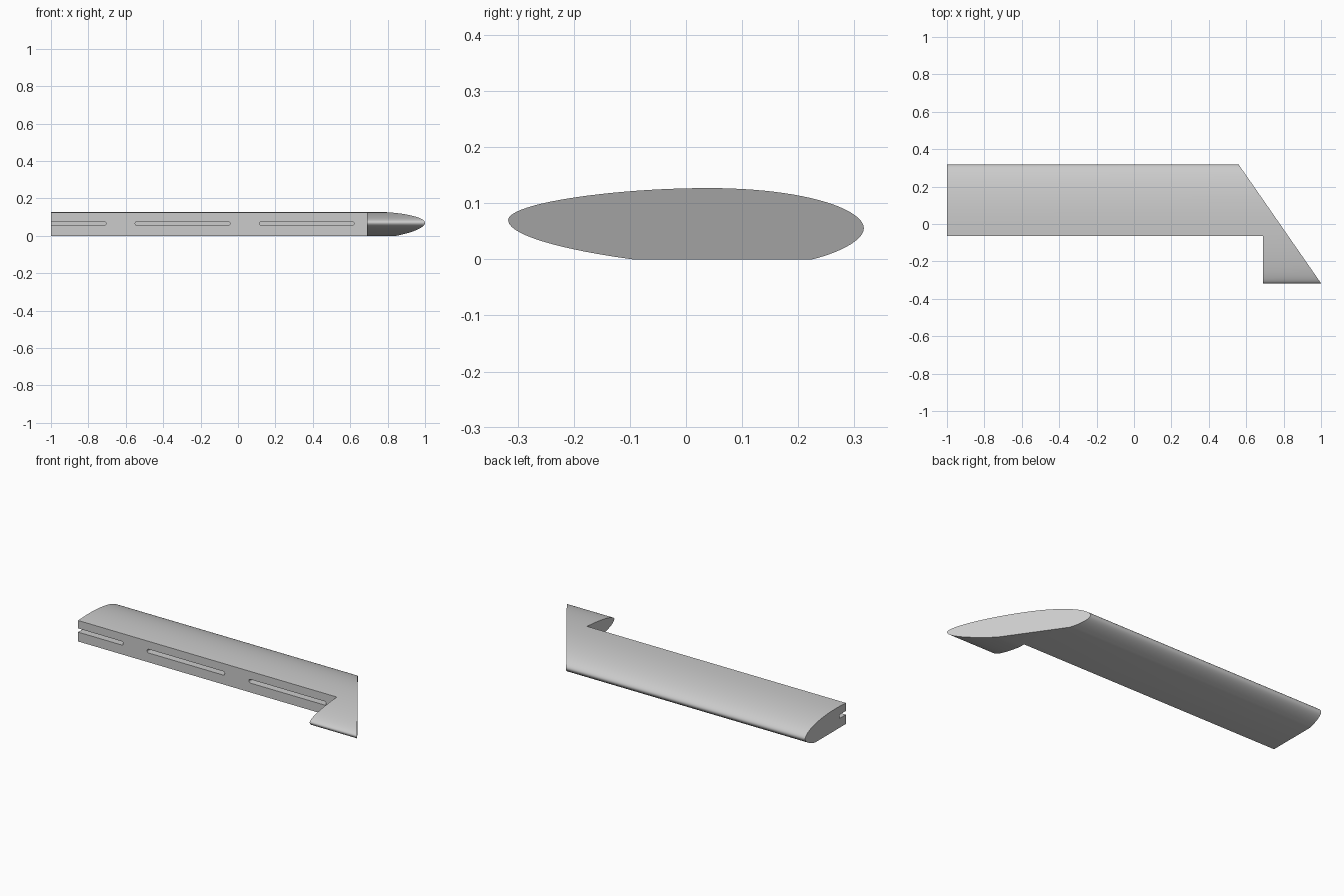
import bpy
import bmesh
import math
from mathutils import Vector
from mathutils.geometry import interpolate_bezier

cube = bpy.data.objects.get("Cube")
if cube:
    bpy.data.objects.remove(cube, do_unlink=True)

grey = bpy.data.materials.new("plain grey")
grey.use_nodes = True
colour = (0.6, 0.6, 0.6, 1)
grey.diffuse_color = colour
grey.node_tree.nodes["Principled BSDF"].inputs["Base Color"].default_value = colour


def prism(name, start, end):
    """Solid between two matching closed loops of points."""
    bm = bmesh.new()
    a = [bm.verts.new(p) for p in start]
    b = [bm.verts.new(p) for p in end]
    bm.faces.new(a)
    bm.faces.new(b[::-1])
    for i in range(len(a)):
        j = (i + 1) % len(a)
        bm.faces.new((a[i], b[i], b[j], a[j]))
    bmesh.ops.recalc_face_normals(bm, faces=bm.faces)
    mesh = bpy.data.meshes.new(name)
    bm.to_mesh(mesh)
    bm.free()
    mesh.materials.append(grey)
    obj = bpy.data.objects.new(name, mesh)
    bpy.context.collection.objects.link(obj)
    return obj


# Wing section: four curves around a flat underside
curves = [
    ((-.317, .07), (-.317, .10), (-.13, .127), (.04, .127), 24),
    ((.04, .127), (.21, .127), (.317, .09), (.317, .055), 24),
    ((.317, .055), (.317, .035), (.275, .012), (.225, 0), 12),
    ((-.095, 0), (-.2, .014), (-.317, .04), (-.317, .07), 16),
]
section = []
for p0, h0, h1, p1, count in curves:
    for p in interpolate_bezier(*(Vector(q) for q in (p0, h0, h1, p1)), count):
        if not section or (p.to_2d() - section[-1]).length > 1e-4:
            section.append(p.to_2d())
section.pop()


# Wing body, square at one end and raked at the other
def raked_x(y):
    return 0.56 + (0.317 - y) * 0.44 / 0.634


wing = prism("wing", [(-1, y, z) for y, z in section],
             [(raked_x(y), y, z) for y, z in section])

# Step along the front that leaves the overhanging tip
step = [(-.5, -.1), (-.063, -.1), (-.063, .3), (-.5, .3)]
cutters = [prism("front_step_cutter", [(-1.2, y, z) for y, z in step],
                 [(.69, y, z) for y, z in step])]


# Round-ended slots in the front face
def slot(x0, x1, z=0.066, r=0.011, depth=0.06, steps=8):
    loop = []
    for cx, turn in ((x1 - r, -math.pi / 2), (x0 + r, math.pi / 2)):
        for i in range(steps + 1):
            a = turn + math.pi * i / steps
            loop.append((cx + r * math.cos(a), z + r * math.sin(a)))
    return prism("slot_cutter", [(x, -.15, z) for x, z in loop],
                 [(x, -.063 + depth, z) for x, z in loop])


for x0, x1 in ((-1.2, -.705), (-.55, -.042), (.115, .62)):
    cutters.append(slot(x0, x1))

bpy.context.view_layer.objects.active = wing
for cutter in cutters:
    mod = wing.modifiers.new(cutter.name, "BOOLEAN")
    mod.operation = "DIFFERENCE"
    mod.solver = "EXACT"
    mod.object = cutter
    bpy.ops.object.modifier_apply(modifier=mod.name)
    bpy.data.objects.remove(cutter, do_unlink=True)

# Smooth skin with crisp cut edges
bpy.ops.object.select_all(action="DESELECT")
wing.select_set(True)
bpy.ops.object.shade_smooth_by_angle(angle=math.radians(30))
